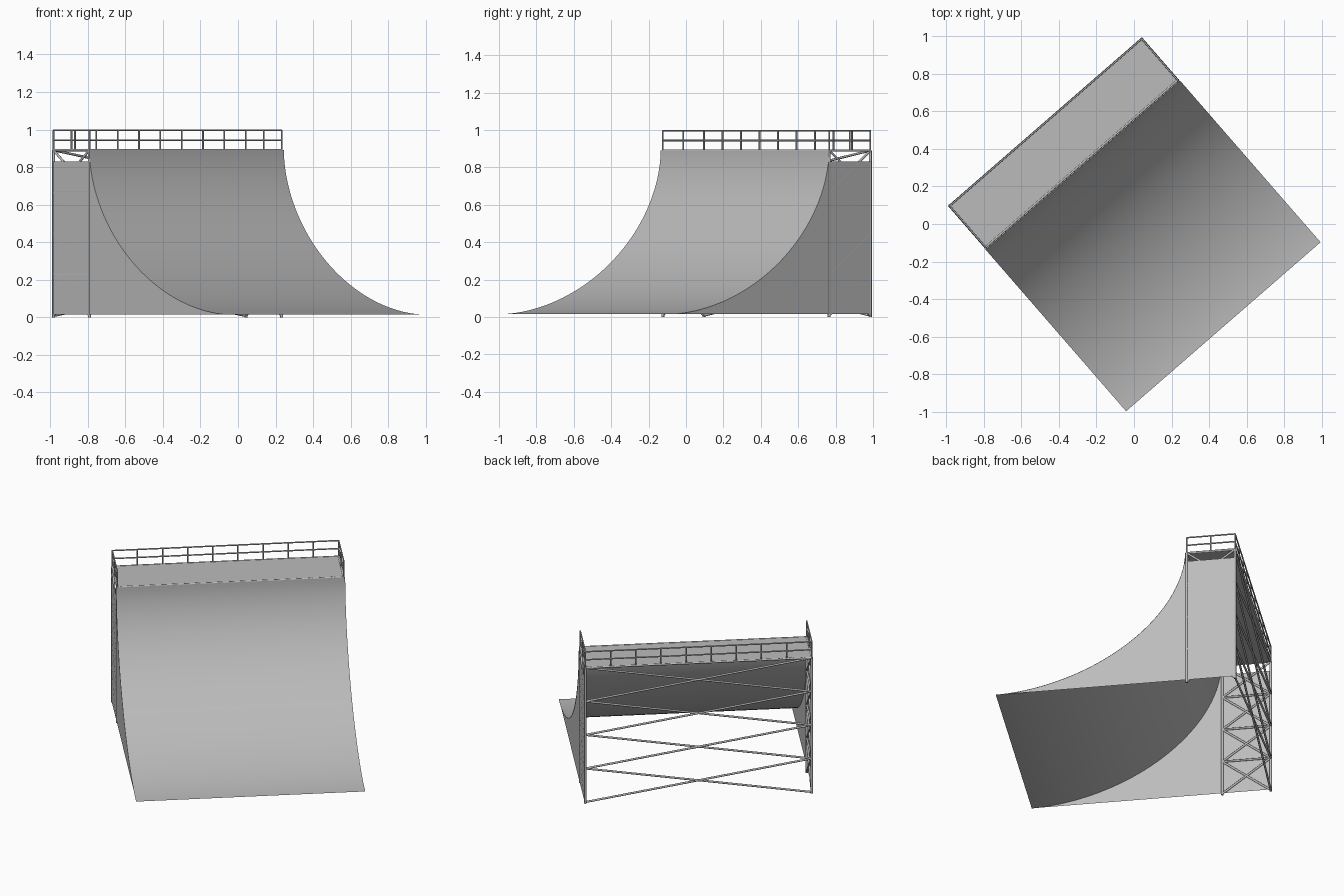
import bpy, bmesh, math
from mathutils import Vector, Matrix

if "Cube" in bpy.data.objects:
    bpy.data.objects.remove(bpy.data.objects["Cube"])

TURN = Matrix.Rotation(math.radians(41), 4, 'Z')   # whole ramp stands diagonally
HALF_W, BACK, LIP, FRONT = 0.686, 0.725, 0.417, -0.725
DECK_Z, FLOOR_Z = 0.89, 0.015
R_POST, R_BRACE, R_RAIL = 0.008, 0.0065, 0.0045
END = HALF_W - R_POST
Y_BACK, Y_LIP = BACK - R_POST, LIP + R_POST

grey = bpy.data.materials.new("steel_grey")
grey.diffuse_color = (0.5, 0.5, 0.5, 1)
grey.use_nodes = True
grey.node_tree.nodes["Principled BSDF"].inputs["Base Color"].default_value = grey.diffuse_color


def finish(name, bm, smooth=False):
    mesh = bpy.data.meshes.new(name)
    bm.to_mesh(mesh)
    bm.free()
    mesh.transform(TURN)
    mesh.materials.append(grey)
    ob = bpy.data.objects.new(name, mesh)
    bpy.context.collection.objects.link(ob)
    if smooth:
        bpy.ops.object.select_all(action='DESELECT')
        ob.select_set(True)
        bpy.context.view_layer.objects.active = ob
        bpy.ops.object.shade_smooth_by_angle(angle=math.radians(50))
    return ob


def tubes(name, segments, radius):
    """One object made of straight round tubes between point pairs."""
    bm = bmesh.new()
    for a, b in segments:
        a, b = Vector(a), Vector(b)
        d = b - a
        m = Matrix.Translation((a + b) / 2) @ d.to_track_quat('Z', 'Y').to_matrix().to_4x4()
        bmesh.ops.create_cone(bm, cap_ends=True, segments=8, radius1=radius,
                              radius2=radius, depth=d.length, matrix=m)
    return finish(name, bm, True)


# Curved profile from the lip down to the floor
def curve_point(a, p=1.85):
    y = LIP - (LIP - FRONT) * (1 - math.cos(a) ** (2 / p))
    z = DECK_Z - (DECK_Z - FLOOR_Z) * math.sin(a) ** (2 / p)
    return y, z


N = 40
profile = [curve_point(min(i / N * math.pi / 2, math.pi / 2 - 1e-6)) for i in range(N + 1)]

# Riding surface
bm = bmesh.new()
rows = [[bm.verts.new((s * HALF_W, y, z)) for s in (-1, 1)] for y, z in profile]
for (a, b), (c, d) in zip(rows, rows[1:]):
    bm.faces.new((a, c, d, b))
finish("riding_surface", bm, True)

# Side panels under the curve, running back behind the end frames
PANEL_TOP = 0.83
for side, name in ((-1, "left_side_panel"), (1, "right_side_panel")):
    bm = bmesh.new()
    x = side * (HALF_W - 0.002)
    low = [(y, z) for y, z in profile if z < PANEL_TOP]
    strip = [(BACK - 0.01, PANEL_TOP), (LIP, PANEL_TOP)] + low
    top = [bm.verts.new((x, y, z)) for y, z in strip]
    base = [bm.verts.new((x, y, FLOOR_Z)) for y, z in strip]
    for i in range(len(strip) - 1):
        quad = (top[i], top[i + 1], base[i + 1], base[i])
        bm.faces.new(quad if side < 0 else quad[::-1])
    bmesh.ops.remove_doubles(bm, verts=bm.verts, dist=1e-6)
    finish(name, bm)

# Deck plate
bm = bmesh.new()
bmesh.ops.create_cube(bm, size=1, matrix=Matrix.Translation((0, (BACK + LIP) / 2, DECK_Z)) @
                      Matrix.Diagonal((2 * HALF_W - 0.01, BACK - LIP - 0.01, 0.008, 1)))
finish("deck", bm)

# Support frame: posts, end cross bars and bracing in four bays
levels = [0.008 + i * (DECK_Z - 0.008) / 4 for i in range(5)]
posts, bars, braces, back_braces = [], [], [], []
for x in (-END, END):
    for y in (Y_LIP, Y_BACK):
        posts.append(((x, y, 0), (x, y, DECK_Z)))
    for z in levels[1:]:
        bars.append(((x, Y_LIP, z), (x, Y_BACK, z)))
    for z0, z1 in zip(levels, levels[1:]):
        braces += [((x, Y_LIP, z0), (x, Y_BACK, z1)), ((x, Y_LIP, z1), (x, Y_BACK, z0))]
for z0, z1 in zip(levels, levels[1:]):
    back_braces += [((-END, Y_BACK, z0), (END, Y_BACK, z1)),
                    ((-END, Y_BACK, z1), (END, Y_BACK, z0))]
for y in (Y_LIP, Y_BACK):
    bars.append(((-END, y, DECK_Z), (END, y, DECK_Z)))
tubes("frame_posts", posts, R_POST)
tubes("frame_bars", bars, R_BRACE)
tubes("end_braces", braces, R_BRACE)
tubes("back_braces", back_braces, R_BRACE)

# Guard rail around the back and both ends of the deck
TOP = 1 - R_RAIL
rails, uprights = [], []
for z in (0.943, TOP):
    rails.append(((-END, Y_BACK, z), (END, Y_BACK, z)))
    for x in (-END, END):
        rails.append(((x, Y_LIP, z), (x, Y_BACK, z)))
for i in range(10):
    x = -END + 2 * END * i / 9
    uprights.append(((x, Y_BACK, DECK_Z), (x, Y_BACK, TOP)))
for x in (-END, END):
    for y in (Y_LIP, (Y_LIP + Y_BACK) / 2):
        uprights.append(((x, y, DECK_Z), (x, y, TOP)))
tubes("guard_rails", rails, R_RAIL)
tubes("guard_rail_uprights", uprights, R_RAIL)
